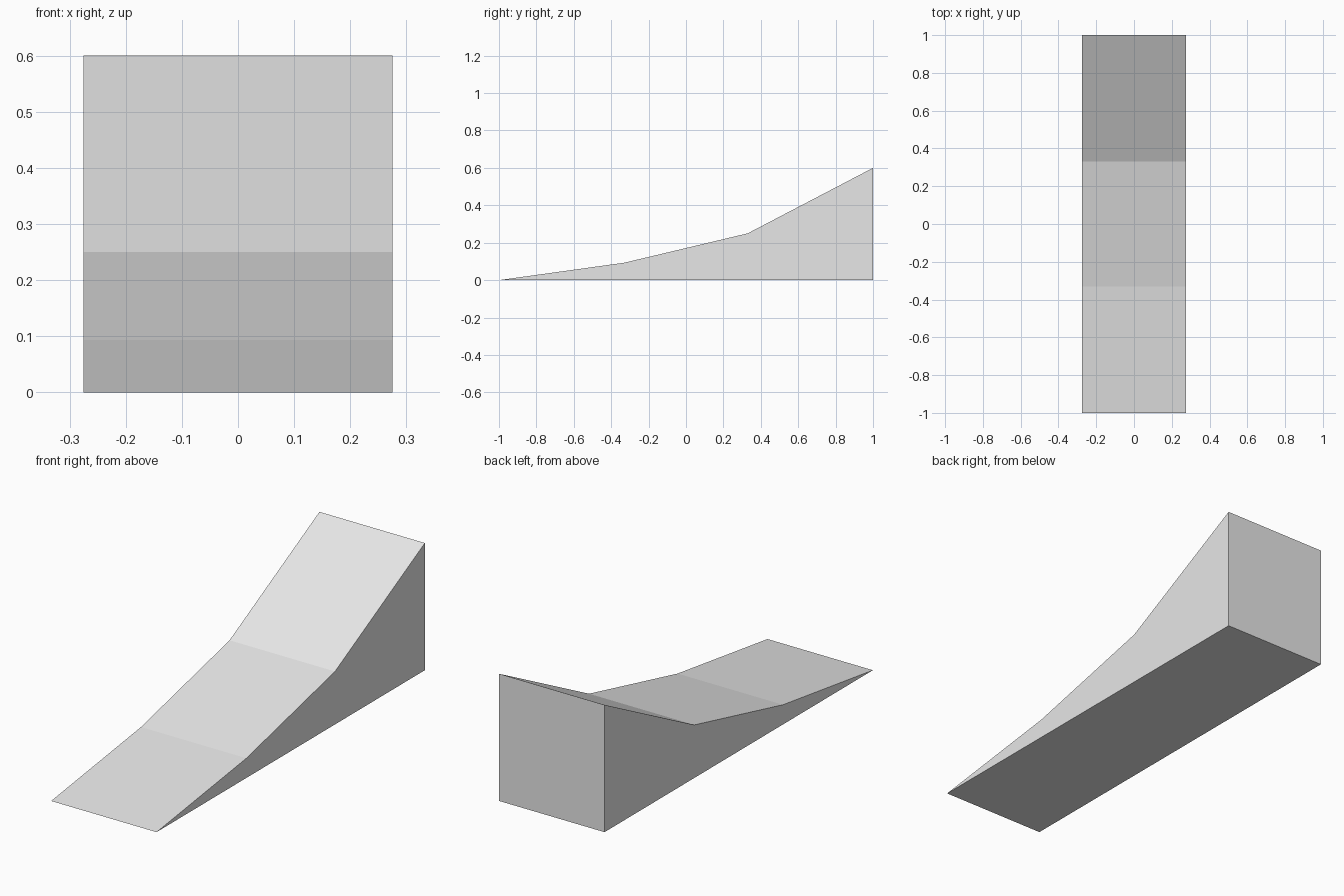
import bpy
import bmesh

if "Cube" in bpy.data.objects:
    bpy.data.objects.remove(bpy.data.objects["Cube"])

HALF_WIDTH = 0.275

# One plain colour
grey = bpy.data.materials.new("light_grey")
grey.diffuse_color = (0.8, 0.8, 0.8, 1.0)
grey.use_nodes = True
grey.node_tree.nodes["Principled BSDF"].inputs["Base Color"].default_value = grey.diffuse_color

# Side profile (y, z): flat base, upright back, three slopes steepening upward
profile = [(-1.0, 0.0), (1.0, 0.0), (1.0, 0.6), (0.33, 0.25), (-0.33, 0.093)]

# Ramp: extrude the profile across the width
bm = bmesh.new()
side = bm.faces.new([bm.verts.new((-HALF_WIDTH, y, z)) for y, z in profile])
extruded = bmesh.ops.extrude_face_region(bm, geom=[side], use_keep_orig=True)
moved = [g for g in extruded["geom"] if isinstance(g, bmesh.types.BMVert)]
bmesh.ops.translate(bm, verts=moved, vec=(2 * HALF_WIDTH, 0, 0))
bmesh.ops.recalc_face_normals(bm, faces=bm.faces)

mesh = bpy.data.meshes.new("ramp")
bm.to_mesh(mesh)
bm.free()
mesh.materials.append(grey)
ramp = bpy.data.objects.new("ramp", mesh)
bpy.context.collection.objects.link(ramp)
